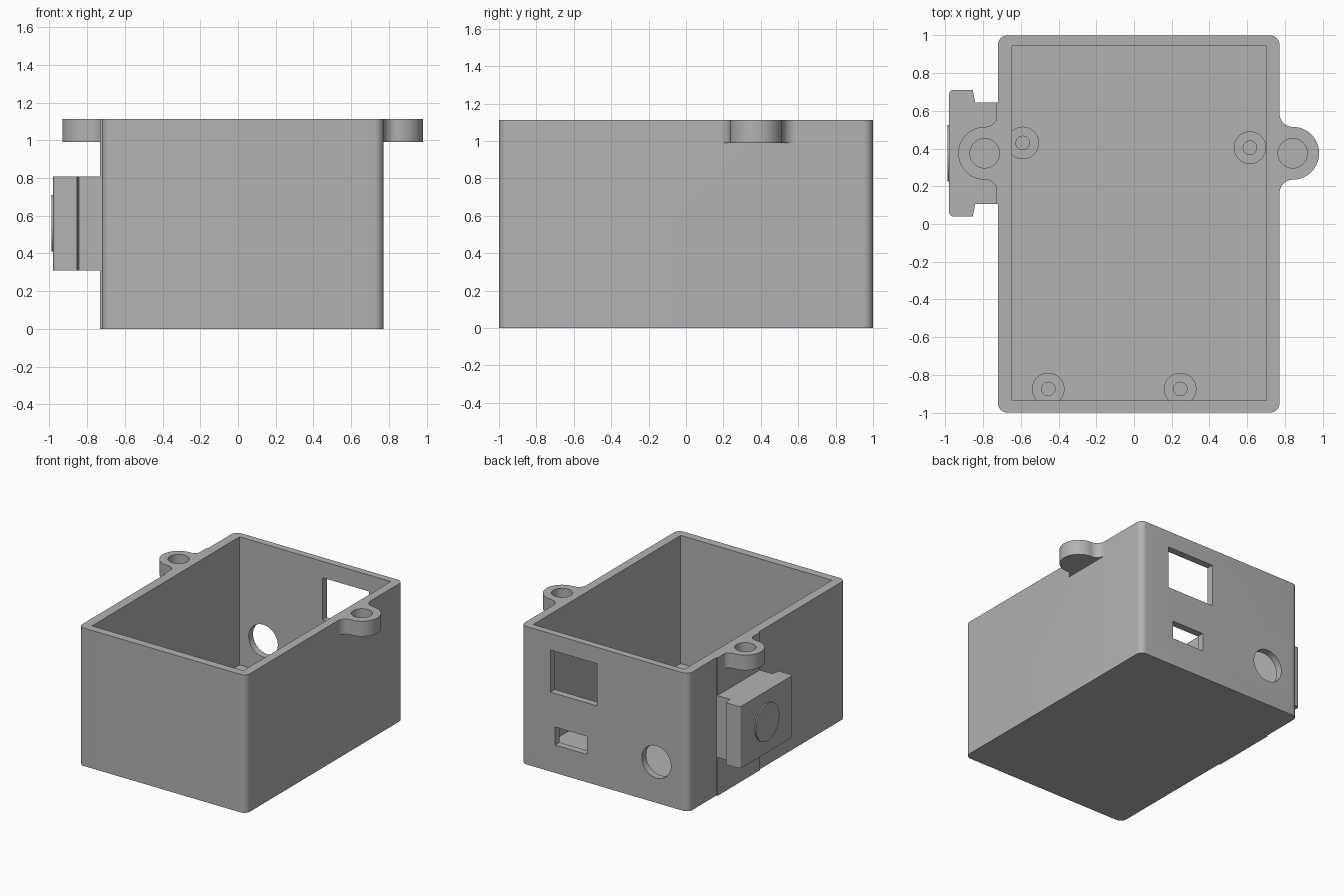
import bpy, bmesh
from math import cos, sin, pi

if "Cube" in bpy.data.objects:
    bpy.data.objects.remove(bpy.data.objects["Cube"], do_unlink=True)

gray = bpy.data.materials.new("plain gray")
gray.use_nodes = True
gray.diffuse_color = (0.45, 0.45, 0.45, 1)
gray.node_tree.nodes["Principled BSDF"].inputs["Base Color"].default_value = (0.45, 0.45, 0.45, 1)

HEIGHT, FLOOR = 1.112, 0.08
LEFT, RIGHT = 0.772, -0.722      # outer side walls
MID = 0.375                      # y of lugs and clip block


def prism(name, outline, lo, hi, axis="z"):
    """Extrude a closed 2D outline between lo and hi along an axis."""
    place = {"z": lambda a, b, c: (a, b, c),
             "y": lambda a, b, c: (a, c, b),
             "x": lambda a, b, c: (c, a, b)}[axis]
    bm = bmesh.new()
    face = bm.faces.new([bm.verts.new(place(a, b, lo)) for a, b in outline])
    new = bmesh.ops.extrude_face_region(bm, geom=[face])["geom"]
    shift = place(0, 0, hi - lo)
    bmesh.ops.translate(bm, vec=shift, verts=[v for v in new if isinstance(v, bmesh.types.BMVert)])
    bmesh.ops.recalc_face_normals(bm, faces=bm.faces)
    mesh = bpy.data.meshes.new(name)
    bm.to_mesh(mesh)
    bm.free()
    mesh.materials.append(gray)
    obj = bpy.data.objects.new(name, mesh)
    bpy.context.collection.objects.link(obj)
    return obj


def arc(cx, cy, r, start, end, n):
    """Points on an arc, angles in half turns."""
    return [(cx + r * cos(pi * (start + (end - start) * i / n)),
             cy + r * sin(pi * (start + (end - start) * i / n))) for i in range(n + 1)]


def circle(cx, cy, r, n=48):
    return arc(cx, cy, r, 0, 2, n)[:-1]


def rect(x0, x1, y0, y1):
    return [(x0, y0), (x1, y0), (x1, y1), (x0, y1)]


def rounded(x0, x1, y0, y1, r):
    return (arc(x1 - r, y1 - r, r, 0, .5, 8) + arc(x0 + r, y1 - r, r, .5, 1, 8)
            + arc(x0 + r, y0 + r, r, 1, 1.5, 8) + arc(x1 - r, y0 + r, r, 1.5, 2, 8))


def combine(target, tool, operation):
    """Apply a boolean and remove the tool object."""
    tool.hide_render = True
    mod = target.modifiers.new("boolean", "BOOLEAN")
    mod.operation, mod.solver, mod.object = operation, "EXACT", tool
    bpy.context.view_layer.objects.active = target
    bpy.ops.object.modifier_apply(modifier=mod.name)
    bpy.data.objects.remove(tool, do_unlink=True)


def smooth(obj):
    bpy.ops.object.select_all(action="DESELECT")
    obj.select_set(True)
    bpy.context.view_layer.objects.active = obj
    bpy.ops.object.shade_smooth_by_angle(angle=pi / 6)


# Enclosure body with the thin mounting pad on its right wall
body = prism("enclosure_body", rounded(RIGHT, LEFT, -1, 1, 0.05), 0, HEIGHT)
combine(body, prism("pad", rect(-0.732, -0.68, 0.105, 0.645), 0, HEIGHT), "UNION")

# Screw lugs with filleted roots
FILLET, LUG = 0.07, 0.14
for side, wall in ((1, LEFT), (-1, RIGHT)):
    root = wall - side * 0.03
    reach = FILLET + LUG
    shape = [(0, MID - reach)]
    shape += arc(FILLET, MID - reach, FILLET, 1, .5, 12)
    shape += arc(FILLET, MID, LUG, -.5, .5, 32)[1:-1]
    shape += arc(FILLET, MID + reach, FILLET, -.5, -1, 12)
    outline = [(root, MID - reach)] + [(wall + side * a, b) for a, b in shape[1:]] + [(root, MID + reach)]
    combine(body, prism("lug", outline, 0.99, HEIGHT), "UNION")

# Cavity, blind screw holes and rear openings
combine(body, prism("cavity", rect(-0.647, 0.702, -0.935, 0.944), FLOOR, 1.3), "DIFFERENCE")
for x in (LEFT + FILLET, RIGHT - FILLET):
    combine(body, prism("screw_hole", circle(x, MID, 0.078), 1.01, 1.3), "DIFFERENCE")
for opening in (rect(0.092, 0.508, 0.64, 0.98),
                rect(0.183, 0.467, 0.225, 0.37),
                circle(-0.436, 0.33, 0.13)):
    combine(body, prism("rear_opening", opening, 0.9, 1.1, "y"), "DIFFERENCE")
smooth(body)

# Board standoffs with pilot holes
for i, (x, y) in enumerate(((-0.59, 0.43), (0.615, 0.405), (-0.455, -0.875), (0.245, -0.875))):
    post = prism(f"standoff_{i + 1}", circle(x, y, 0.086), FLOOR - 0.02, 0.2)
    combine(post, prism("pilot_hole", circle(x, y, 0.036, 24), FLOOR, 0.3), "DIFFERENCE")
    smooth(post)

# Clip block: narrow neck and wider rounded flange, mirrored about its middle
half = [(-0.725, 0.27), (-0.842, 0.27), (-0.855, 0.335)] + arc(-0.96, 0.315, 0.02, .5, 1, 6)
outline = [(x, MID + d) for x, d in half] + [(x, MID - d) for x, d in reversed(half)]
smooth(prism("clip_block", outline, 0.31, 0.808))

# Round raised pad on the clip face
smooth(prism("clip_disc", circle(MID, 0.56, 0.15), -0.99, -0.975, "x"))
